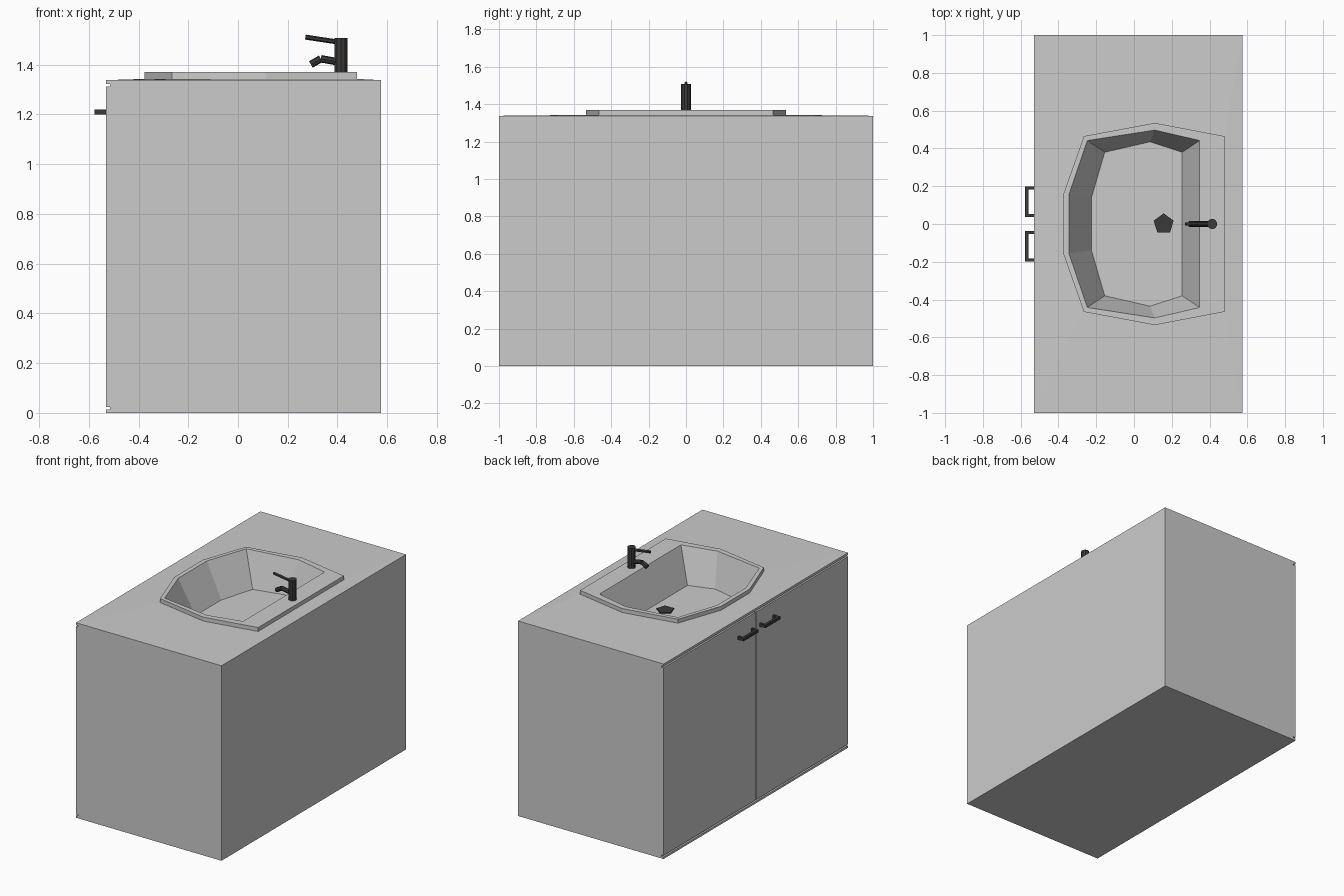
import bpy, bmesh, math
from mathutils import Vector

if "Cube" in bpy.data.objects:
    bpy.data.objects.remove(bpy.data.objects["Cube"], do_unlink=True)


def material(name, rgb):
    mat = bpy.data.materials.new(name)
    mat.use_nodes = True
    mat.diffuse_color = (*rgb, 1)
    mat.node_tree.nodes["Principled BSDF"].inputs["Base Color"].default_value = (*rgb, 1)
    return mat


GREY = material("light grey", (0.6, 0.6, 0.6))
DARK = material("dark metal", (0.045, 0.042, 0.04))


def finish(name, bm, mat):
    mesh = bpy.data.meshes.new(name)
    bm.to_mesh(mesh)
    bm.free()
    mesh.materials.append(mat)
    obj = bpy.data.objects.new(name, mesh)
    bpy.context.collection.objects.link(obj)
    return obj


def box(name, lo, hi, mat, open_top=False):
    bm = bmesh.new()
    bmesh.ops.create_cube(bm, size=1)
    lo, hi = Vector(lo), Vector(hi)
    for v in bm.verts:
        v.co = (lo + hi) / 2 + v.co * (hi - lo)
    if open_top:
        bm.normal_update()
        bmesh.ops.delete(bm, geom=[f for f in bm.faces if f.normal.z > 0.5], context="FACES")
    return finish(name, bm, mat)


def loft(name, rings, mat, cap_end=False):
    """Skin quads between successive rings given as (xy outline, height)."""
    bm = bmesh.new()
    loops = [[bm.verts.new((x, y, z)) for x, y in outline] for outline, z in rings]
    n = len(loops[0])
    for a, b in zip(loops, loops[1:]):
        for i in range(n):
            j = (i + 1) % n
            bm.faces.new((a[i], a[j], b[j], b[i]))
    if cap_end:
        bm.faces.new(loops[-1])
    return finish(name, bm, mat)


def rod(name, start, end, radius, sides, mat, radius_end=None):
    start, end = Vector(start), Vector(end)
    axis = end - start
    bm = bmesh.new()
    bmesh.ops.create_cone(bm, cap_ends=True, segments=sides, radius1=radius,
                          radius2=radius_end or radius, depth=axis.length)
    turn = axis.to_track_quat("Z", "Y")
    for v in bm.verts:
        v.co = (start + end) / 2 + turn @ v.co
    return finish(name, bm, mat)


def mirrored(half):
    """Complete an outline across y = 0, counter-clockwise."""
    return half + [(x, -y) for x, y in reversed(half)]


# Cabinet and its two doors
LEFT, RIGHT, SLAB, TOP = -0.53, 0.575, 1.322, 1.338
box("cabinet_body", (-0.515, -1, 0), (RIGHT, 1, SLAB), GREY, open_top=True)
box("base_strip", (LEFT, -1, 0), (-0.515, 1, 0.014), GREY)
for side, s in (("left", 1), ("right", -1)):
    y0, y1 = sorted((s * 0.006, s))
    box(side + "_door", (LEFT, y0, 0.024), (-0.515, y1, 1.312), GREY)

# Countertop with an opening for the basin
counter = mirrored([(RIGHT, 1), (0.11, 1), (LEFT, 1), (LEFT, 0.155)])
rim = mirrored([(0.478, 0.465), (0.11, 0.535), (-0.265, 0.465), (-0.375, 0.155)])
loft("countertop", [(rim, SLAB), (counter, SLAB), (counter, TOP), (rim, 1.343)], GREY)

# Faceted basin: raised rim, sloping walls and floor
mouth = mirrored([(0.348, 0.442), (0.11, 0.497), (-0.247, 0.442), (-0.345, 0.155)])
floor = mirrored([(0.255, 0.38), (0.085, 0.435), (-0.155, 0.38), (-0.225, 0.14)])
loft("basin", [(rim, 1.34), (rim, 1.37), (mouth, 1.37), (floor, 1.14)], GREY, cap_end=True)

# Five-sided drain
pentagon = [(0.157 + 0.056 * math.cos(a), 0.056 * math.sin(a))
            for a in (math.pi / 2 + k * math.tau / 5 for k in range(5))]
loft("drain", [(pentagon, 1.14), (pentagon, 1.148)], DARK, cap_end=True)

# Tap: column, bent spout and lever
rod("tap_column", (0.414, 0, 1.368), (0.414, 0, 1.508), 0.027, 10, DARK)
bend = (0.333, 0, 1.424)
rod("tap_spout_inner", (0.41, 0, 1.41), bend, 0.015, 8, DARK)
rod("tap_spout_outer", bend, (0.293, 0, 1.401), 0.015, 8, DARK)
rod("tap_lever", (0.41, 0, 1.49), (0.271, 0, 1.511), 0.01, 6, DARK)

# Door handles: a bar on two posts
for side, s in (("left", 1), ("right", -1)):
    y0, y1 = sorted((s * 0.038, s * 0.198))
    box(side + "_handle_bar", (-0.577, y0, 1.2), (-0.559, y1, 1.22), DARK)
    for post, y in (("front", y0), ("back", y1 - 0.016)):
        box(f"{side}_handle_{post}_post", (-0.56, y, 1.2), (LEFT, y + 0.016, 1.22), DARK)
